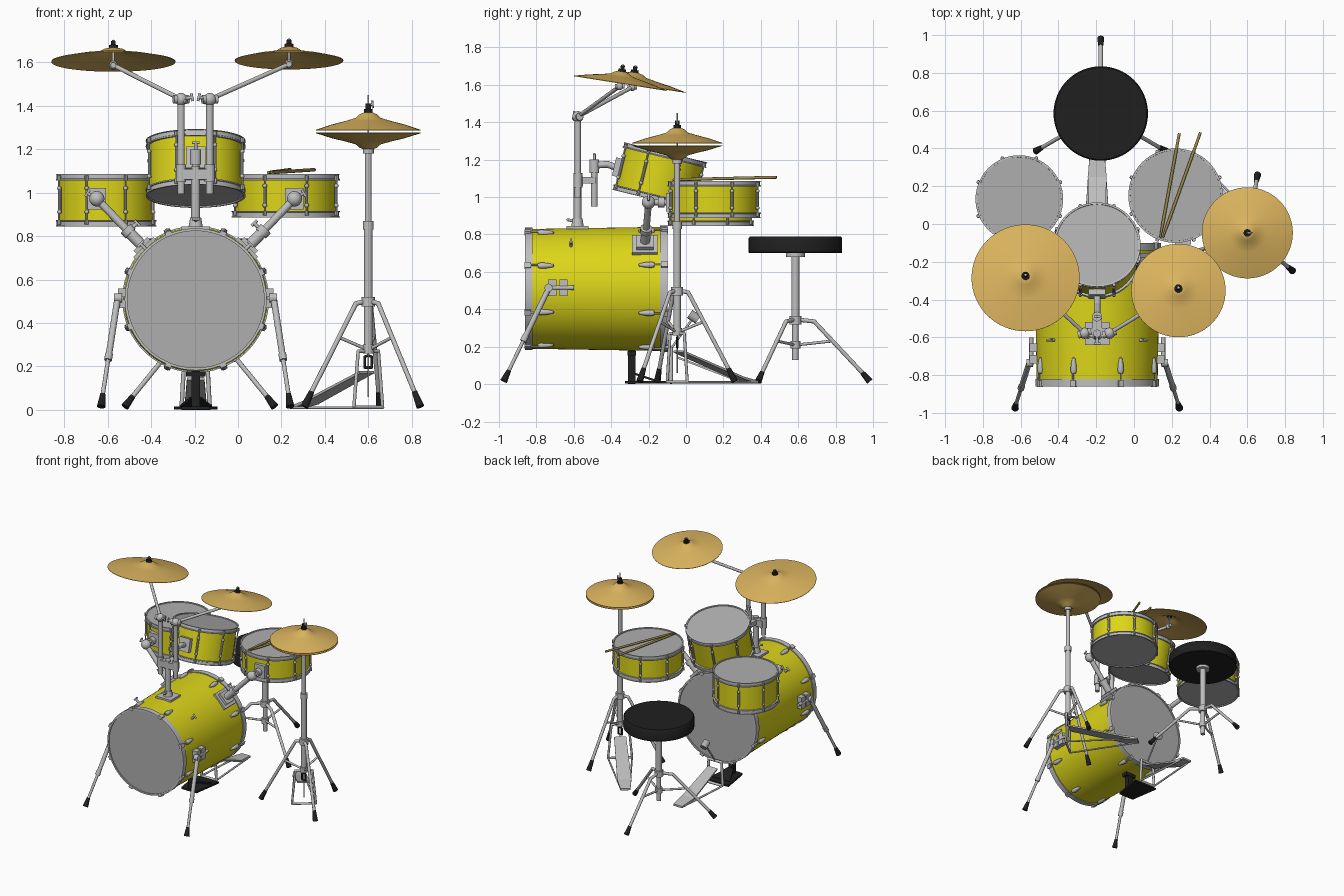
import bpy, bmesh, math
from math import sin, cos, radians, pi
from mathutils import Matrix, Vector as V

if "Cube" in bpy.data.objects:
    bpy.data.objects.remove(bpy.data.objects["Cube"])

COL = {"yellow shell": (.72, .67, .01), "chrome": (.52, .52, .52), "drum head": (.43, .43, .43),
       "brass": (.70, .45, .11), "black rubber": (.014, .014, .014), "stick wood": (.33, .26, .07)}
MAT = {}
for n, c in COL.items():
    MAT[n] = bpy.data.materials.new(n)
    MAT[n].diffuse_color = (*c, 1)
YEL, CHR, HEAD, BRASS, BLK, WOOD = COL
PARTS = {}
T, R = Matrix.Translation, Matrix.Rotation
I = Matrix.Identity(4)

def part(name, mat):
    if name not in PARTS:
        PARTS[name] = (bmesh.new(), mat)
    return PARTS[name][0]

def lathe(bm, prof, M=I, seg=48):
    rings = []
    for r, z in prof:
        n = 1 if r == 0 else seg
        rings.append([bm.verts.new(M @ V((r * cos(2*pi*i/seg), r * sin(2*pi*i/seg), z))) for i in range(n)])
    for a, b in zip(rings, rings[1:]):
        for i in range(seg):
            j = (i + 1) % seg
            q = [a[i % len(a)], a[j % len(a)], b[j % len(b)], b[i % len(b)]]
            q = list(dict.fromkeys(q))
            if len(q) > 2:
                bm.faces.new(q)

def rod(bm, a, b, r, r2=None, seg=14):
    a, b = V(a), V(b)
    M = T((a + b) / 2) @ (b - a).to_track_quat('Z', 'Y').to_matrix().to_4x4()
    bmesh.ops.create_cone(bm, cap_ends=True, segments=seg, radius1=r, radius2=r if r2 is None else r2,
                          depth=(b - a).length, matrix=M)

def ball(bm, p, r, M=I):
    bmesh.ops.create_uvsphere(bm, u_segments=14, v_segments=8, radius=r, matrix=T(p) @ M)

def path(bm, pts, r):
    for a, b in zip(pts, pts[1:]):
        rod(bm, a, b, r)
    for p in pts[1:-1]:
        ball(bm, p, r * 1.02)

def box(bm, p, size, M=I):
    bmesh.ops.create_cube(bm, size=1, matrix=T(p) @ M @ Matrix.Diagonal((*size, 1)))

def board(bm, a, b, wa, wb, t):
    # tapered foot plate from a to b
    a, b = V(a), V(b)
    s = (b - a).cross(V((0, 0, 1))).normalized()
    top = [a - s*wa/2, a + s*wa/2, b + s*wb/2, b - s*wb/2]
    v = [bm.verts.new(p - V((0, 0, k))) for k in (0, t) for p in top]
    for f in ((0,1,2,3), (7,6,5,4), (0,4,5,1), (1,5,6,2), (2,6,7,3), (3,7,4,0)):
        bm.faces.new([v[i] for i in f])

def wing(bm, p, axis, r=.008, l=.04):
    # wing bolt: stem with crossbar
    p, ax = V(p), V(axis).normalized()
    s = ax.cross(V((0, 1, .01))).normalized()
    rod(bm, p, p + ax*l, r)
    rod(bm, p + ax*l - s*.018, p + ax*l + s*.018, r*.8)

def tom(name, M, r, d):
    h = d / 2
    lathe(part(name + "_shell", YEL), [(r - .012, -h + .01), (r - .012, h - .01)], M, 64)
    for s in (-1, 1):
        lathe(part(name + "_heads", HEAD), [(0, s*(h - .006)), (r - .008, s*(h - .006))], M, 64)
        lathe(part(name + "_hoops", CHR), [(r - .012, s*(h - .03)), (r, s*(h - .03)), (r, s*(h - .024)),
              (r - .004, s*(h - .022)), (r - .004, s*(h - .004)), (r, s*(h - .003)), (r, s*h), (r - .01, s*h), (r - .012, s*(h - .03))], M, 64)
    bm = part(name + "_lugs", CHR)
    for k in range(8):
        a = pi/8 + k*pi/4
        c, q = cos(a), sin(a)
        pt = lambda rr, z: M @ V((rr*c, rr*q, z))
        rod(bm, pt(r + .003, -h + .008), pt(r + .003, h - .008), .0045, seg=8)
        rod(bm, pt(r, -h*.45), pt(r, h*.45), .008, seg=10)
        for s in (-1, 1):
            ball(bm, pt(r + .002, s*h*.45), .0105)
            rod(bm, pt(r + .003, s*(h - .03)), pt(r + .003, s*(h - .008)), .009, seg=8)

# side toms and middle tom
CX = -.195
tom("left_tom", T((-.607, .132, .966)), .232, .242)
tom("right_tom", T((.22, .15, .987)), .25, .2)
tom("middle_tom", T((CX, -.14, 1.112)) @ R(radians(-13.7), 4, 'X'), .23, .262)

# bass drum, local z points to the front
MB = T((CX, -.48, .509)) @ R(pi/2, 4, 'X')
lathe(part("bass_shell", YEL), [(.332, -.365), (.32, .365)], MB, 72)
for s, r in ((1, .327), (-1, .338)):
    lathe(part("bass_heads", HEAD), [(0, s*.373), (r - .01, s*.373)], MB, 72)
    lathe(part("bass_hoops", CHR), [(r - .012, s*.34), (r, s*.34), (r, s*.38), (r - .012, s*.38), (r - .012, s*.34)], MB, 72)
    bm = part("bass_lugs", CHR)
    for k in range(8):
        MK = MB @ R(pi/8 + k*pi/4, 4, 'Z')
        lathe(bm, [(0, -.05), (.008, -.045), (.015, -.01), (.017, .02), (.013, .035), (0, .038)],
              MK @ T((r - .002, 0, s*.275)) @ R(0 if s > 0 else pi, 4, 'X'), 12)
        rod(bm, MK @ V((r + .006, 0, s*.3)), MK @ V((r + .006, 0, s*.375)), .005)
        box(bm, MK @ V((r, 0, s*.365)), (.022, .03, .035), MK.to_3x3().to_4x4())

# bass spurs, side brackets, wing bolts and tom arms, mirrored about the drum centre
for s, side, tx, ty in ((-1, "left", -.607, -.095), (1, "right", .22, -.095)):
    at = lambda o, y, z: V((CX + s*o, y, z))
    bm = part(side + "_spur", CHR)
    for y in (-.715, -.655):
        for z in (.49, .54):
            box(bm, at(.335, y, z), (.045, .045, .04))
    rod(bm, at(.35, -.60, .515), at(.35, -.75, .515), .012)
    rod(bm, at(.34, -.735, .515), at(.375, -.735, .515), .022)
    A, B = at(.36, -.735, .51), at(.435, -.97, .025)
    rod(bm, A, A.lerp(B, .55), .015)
    rod(bm, A.lerp(B, .52), A.lerp(B, .58), .018)
    rod(bm, A.lerp(B, .55), A.lerp(B, .95), .01)
    rod(part(side + "_spur_tip", BLK), A.lerp(B, .9), B + V((0, -.005, -.01)), .012, .02)
    n = V((s*.7071, 0, .7071))
    wing(bm, at(.225, -.615, .735), n)
    bm = part(side + "_tom_arm", CHR)
    rt = R(s*pi/4, 4, 'Y')
    foot = at(.234, -.22, .743)
    box(bm, foot, (.13, .135, .02), rt)
    box(bm, foot + n*.015, (.09, .09, .03), rt)
    top = at(.455, -.2, .972)
    rod(bm, foot, foot.lerp(top, .38), .026)
    rod(bm, foot.lerp(top, .3), foot.lerp(top, .4), .032)
    rod(bm, foot, top, .018)
    wing(bm, foot.lerp(top, .34), (-s, 0, 1), .009, .055)
    ball(bm, top, .036)
    rod(bm, top, at(.455, -.1, .972), .016)
    rod(bm, at(.455, -.15, .972), at(.455, -.115, .972), .028)
    box(bm, at(.455, -.09, .972), (.085, .035, .1))
    wing(bm, top, (s, 0, .6), .008, .05)

# centre mount with two cymbal posts and the middle tom holder
bm = part("centre_mount", CHR)
box(bm, (CX, -.58, .837), (.13, .12, .016))
rod(bm, (CX, -.58, .835), (CX, -.58, .885), .035, .026)
rod(bm, (CX, -.58, .85), (CX, -.58, 1.12), .021)
wing(bm, (CX, -.59, .87), (0, -1, .2), .008, .045)
box(bm, (CX, -.575, 1.085), (.15, .05, .05))
box(bm, (CX, -.53, 1.09), (.05, .09, .035))
rod(bm, (CX, -.49, .95), (CX, -.49, 1.2), .018)
rod(bm, (CX, -.49, 1.13), (CX, -.49, 1.2), .026)
wing(bm, (CX, -.49, 1.19), (0, 0, 1), .008, .04)
path(bm, [(CX, -.49, 1.17), (CX, -.42, 1.175), (CX, -.35, 1.15)], .018)
box(bm, (CX, -.37, 1.16), (.09, .03, .1), R(radians(-13.7), 4, 'X'))

def cymbal(name, M, r, h=.062, flip=1):
    pr = [(1, 0), (.7, .3), (.42, .52), (.24, .68), (.16, .9), (.08, 1)]
    top = [(r*a, flip*b*h) for a, b in pr] + [(0, flip*h)]
    lathe(part(name, BRASS), [(a, z - .003) for a, z in reversed(top)] + top, M, 64)

# tilted cymbals on boom arms
for name, px, cx, cy, cz, r in (("left_cymbal", -.262, -.574, -.285, 1.605, .286), ("right_cymbal", -.13, .235, -.352, 1.61, .25)):
    s = 1 if cx > px else -1
    bm = part(name + "_boom", CHR)
    M = T((cx, cy, cz)) @ R(radians(-9), 4, 'X')
    cymbal(name, M, r)
    J, E = V((px, -.578, 1.43)), M @ V((0, 0, -.018))
    rod(bm, (px, -.578, .995), J, .017)
    rod(bm, (px, -.578, 1.05), (px, -.578, 1.13), .024)
    ball(bm, J, .03)
    rod(bm, J + V((-.035, -.01, 0)), J + V((.035, .01, 0)), .02)
    wing(bm, J, (-s, -.4, .2), .008, .055)
    rod(bm, J - (E - J)*.08, E, .0105)
    ball(bm, E, .02)
    rod(bm, E + V((0, -.025, 0)), E + V((0, .025, 0)), .013)
    rod(bm, E, M @ V((0, 0, .1)), .006)
    nut = part(name + "_nut", BLK)
    rod(nut, M @ V((0, 0, .058)), M @ V((0, 0, .075)), .021)
    rod(nut, M @ V((0, 0, .075)), M @ V((0, 0, .095)), .011)

def tripod(name, cx, cy, zh, r1, rf, a0, zb, w):
    bm = part(name + "_legs", CHR)
    rod(bm, (cx, cy, zh - .025), (cx, cy, zh + .02), .032)
    rod(bm, (cx, cy, zb - .02), (cx, cy, zb + .02), .026)
    for k in range(3):
        a = radians(a0 + 120*k)
        p = lambda r, z: V((cx + r*cos(a), cy + r*sin(a), z))
        K, F = p(r1, zh - .01), p(rf - .012, .018)
        path(bm, [p(.01, zh), K, K.lerp(F, .93)], w)
        rod(bm, p(.01, zb), K.lerp(F, .33), w*.7)
        rod(part(name + "_feet", BLK), K.lerp(F, .86), F + V((0, 0, -.004)), w*1.15, w*1.7)

# hi-hat stand, cymbals and pedal
hx, hy = .6, -.047
tripod("hihat", hx, hy, .5, .06, .325, 80, .28, .011)
bm = part("hihat_stand", CHR)
rod(bm, (hx, hy, .27), (hx, hy, .86), .02)
rod(bm, (hx, hy, .83), (hx, hy, .87), .025)
rod(bm, (hx, hy, .86), (hx, hy, 1.19), .016)
rod(bm, (hx, hy, .06), (hx, hy, 1.45), .0045)
rod(bm, (hx, hy, 1.18), (hx, hy, 1.205), .026)
wing(bm, (hx, hy, 1.405), (1, 0, .1), .006, .02)
cymbal("hihat_top_cymbal", T((hx, hy, 1.29)), .241, .08)
cymbal("hihat_bottom_cymbal", T((hx, hy, 1.277)), .241, .075, -1)
bm = part("hihat_nut", BLK)
rod(bm, (hx, hy, 1.365), (hx, hy, 1.385), .02)
rod(bm, (hx, hy, 1.385), (hx, hy, 1.41), .012)
path(part("hihat_clip", BLK), [(hx + a, hy, z) for a, z in ((0, .25), (.016, .245), (.016, .195), (-.016, .195), (-.016, .245), (0, .25))], .006)
d, p = V((-.63, .776, 0)), V((.776, .63, 0))
C = V((hx, hy, 0))
heel = C + d*.53
fr = part("hihat_pedal_frame", CHR)
Z = lambda z: V((0, 0, z))
path(fr, [C - p*.085 + Z(.012), C - p*.06 + Z(.27), C + p*.06 + Z(.27), C + p*.085 + Z(.012), C - p*.085 + Z(.012)], .008)
for s in (-1, 1):
    rod(fr, C + p*s*.085 + Z(.01), heel + p*s*.03 + Z(.01), .006)
fb = part("hihat_footboard", CHR)
board(fb, C + d*.01 + Z(.18), C + d*.42 + Z(.04), .085, .1, .012)
board(fb, C + d*.42 + Z(.04), heel + Z(.018), .1, .07, .014)

# bass drum pedal and beater
fr = part("bass_pedal_frame", CHR)
path(fr, [(CX - .065, -.08, .01), (CX - .055, -.08, .19), (CX + .055, -.08, .19), (CX + .065, -.08, .01), (CX - .065, -.08, .01)], .01)
for s in (-1, 1):
    rod(fr, (CX + s*.065, -.08, .01), (CX + s*.035, .35, .01), .007)
rod(fr, (CX, -.08, .19), (CX, .035, .35), .006)
fb = part("bass_footboard", CHR)
board(fb, (CX, -.05, .15), (CX, .25, .035), .08, .1, .012)
board(fb, (CX, .25, .035), (CX, .38, .018), .1, .075, .014)
rod(part("bass_beater", HEAD), (CX, .02, .375), (CX, .065, .345), .026)

# black support under the bass drum
bm = part("bass_support", BLK)
box(bm, (CX, -.29, .09), (.04, .04, .18))
box(bm, (CX, -.29, .165), (.09, .045, .025))
board(bm, (CX, -.325, .016), (CX, -.1, .016), .13, .2, .014)
board(bm, (CX, -.27, .06), (CX, -.15, .02), .05, .15, .012)

# drum throne
sx, sy = -.176, .585
lathe(part("seat", BLK), [(0, .70), (.246, .70), (.25, .705), (.25, .78), (.243, .79), (0, .79)], I.copy() @ T((sx, sy, 0)), 64)
tripod("throne", sx, sy, .345, .1, .41, 90, .21, .011)
bm = part("throne_post", CHR)
rod(bm, (sx, sy, .34), (sx, sy, .705), .022)
rod(bm, (sx, sy, .13), (sx, sy, .36), .017)
rod(bm, (sx, sy, .68), (sx, sy, .70), .05)

# pair of drumsticks
for n, a, b in (("left_stick", (.14, -.065, 1.093), (.24, .48, 1.106)), ("right_stick", (.155, -.065, 1.093), (.352, .485, 1.106))):
    bm = part(n, WOOD)
    a, b = V(a), V(b)
    rod(bm, a.lerp(b, .12), b, .008)
    rod(bm, a, a.lerp(b, .12), .005, .008)
    ball(bm, a, .007)

# turn every part into a smooth-shaded object
for name, (bm, mat) in PARTS.items():
    bmesh.ops.recalc_face_normals(bm, faces=bm.faces)
    me = bpy.data.meshes.new(name)
    bm.to_mesh(me)
    bm.free()
    me.materials.append(MAT[mat])
    me.polygons.foreach_set("use_smooth", [True] * len(me.polygons))
    me.set_sharp_from_angle(angle=radians(35))
    bpy.context.collection.objects.link(bpy.data.objects.new(name, me))

for m in bpy.data.materials:
    if m.users and not m.is_grease_pencil:
        m.use_nodes = True
        m.node_tree.nodes["Principled BSDF"].inputs["Base Color"].default_value = m.diffuse_color
